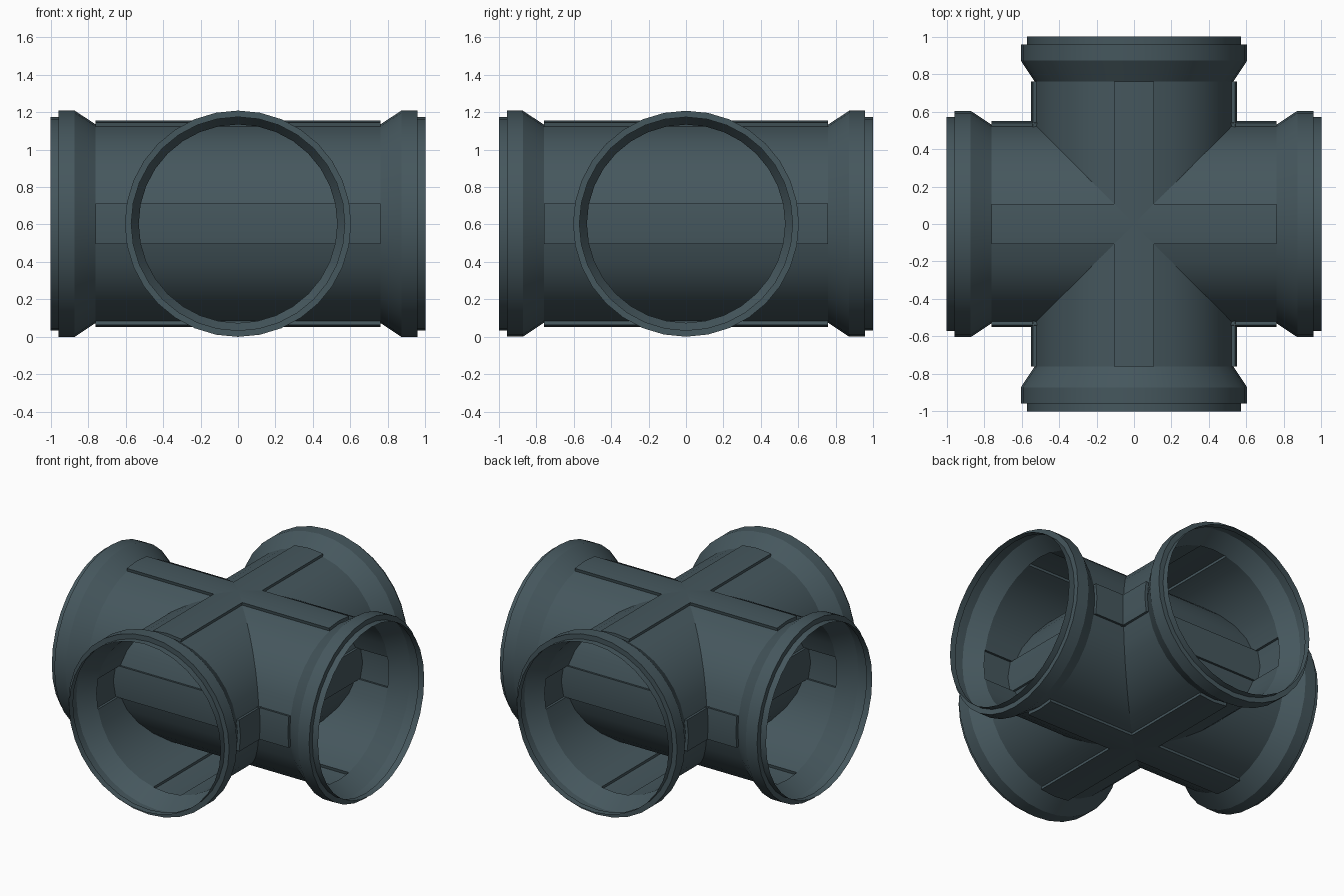
import bpy, bmesh, math
from mathutils import Matrix, Vector

if "Cube" in bpy.data.objects:
    bpy.data.objects.remove(bpy.data.objects["Cube"])

SIDES = 32
CZ = 0.604            # height of the pipe axes
R_PIPE, R_BAND = 0.53, 0.551
BAND_END = 0.76       # where the raised bands stop and the collars begin

mat = bpy.data.materials.new("slate_paint")
mat.diffuse_color = (0.06, 0.095, 0.11, 1)
mat.use_nodes = True
mat.node_tree.nodes["Principled BSDF"].inputs["Base Color"].default_value = mat.diffuse_color


def circle(x, r):
    return [Vector((x, r * math.cos(2 * math.pi * i / SIDES), r * math.sin(2 * math.pi * i / SIDES)))
            for i in range(SIDES)]


def banded_circle(x, r_band):
    # circle with four raised bands (top, bottom, both sides), each two facets wide
    pts = []
    for i in range(SIDES):
        k = i % 8
        radii = {0: [r_band], 1: [r_band, R_PIPE], 7: [R_PIPE, r_band]}.get(k, [R_PIPE])
        a = 2 * math.pi * i / SIDES
        pts += [Vector((x, r * math.cos(a), r * math.sin(a))) for r in radii]
    return pts


def skin(name, rings, turn):
    # thin open shell through a row of rings, turned about z
    bm = bmesh.new()
    rows = [[bm.verts.new(p) for p in ring] for ring in rings]
    for a, b in zip(rows, rows[1:]):
        n = len(a)
        for i in range(n):
            j = (i + 1) % n
            bm.faces.new((a[i], a[j], b[j], b[i]))
    bmesh.ops.remove_doubles(bm, verts=bm.verts[:], dist=1e-5)
    # faces wind so that normals point away from the axis
    bm.normal_update()
    f = max(bm.faces, key=lambda q: q.calc_area())
    c = f.calc_center_median()
    if f.normal.dot(Vector((0, c.y, c.z))) < 0:
        bmesh.ops.reverse_faces(bm, faces=bm.faces[:])
    bm.transform(Matrix.Translation((0, 0, CZ)) @ Matrix.Rotation(turn, 4, 'Z'))
    me = bpy.data.meshes.new(name)
    bm.to_mesh(me)
    bm.free()
    me.shade_smooth()
    me.set_sharp_from_angle(angle=math.radians(25))
    me.materials.append(mat)
    ob = bpy.data.objects.new(name, me)
    bpy.context.collection.objects.link(ob)
    return ob


# two full pipes crossing through each other, with closed band ends
for name, turn in (("pipe_left_right", 0), ("pipe_front_back", math.pi / 2)):
    skin(name, [banded_circle(-BAND_END, R_PIPE), banded_circle(-BAND_END, R_BAND),
                banded_circle(BAND_END, R_BAND), banded_circle(BAND_END, R_PIPE)], turn)

# flared collar with stepped lip on each of the four mouths
COLLAR = [(BAND_END, R_PIPE), (0.872, 0.604), (0.957, 0.604), (0.957, 0.57), (1.0, 0.57)]
for i, side in enumerate(("right", "back", "left", "front")):
    skin("collar_" + side, [circle(x, r) for x, r in COLLAR], i * math.pi / 2)
